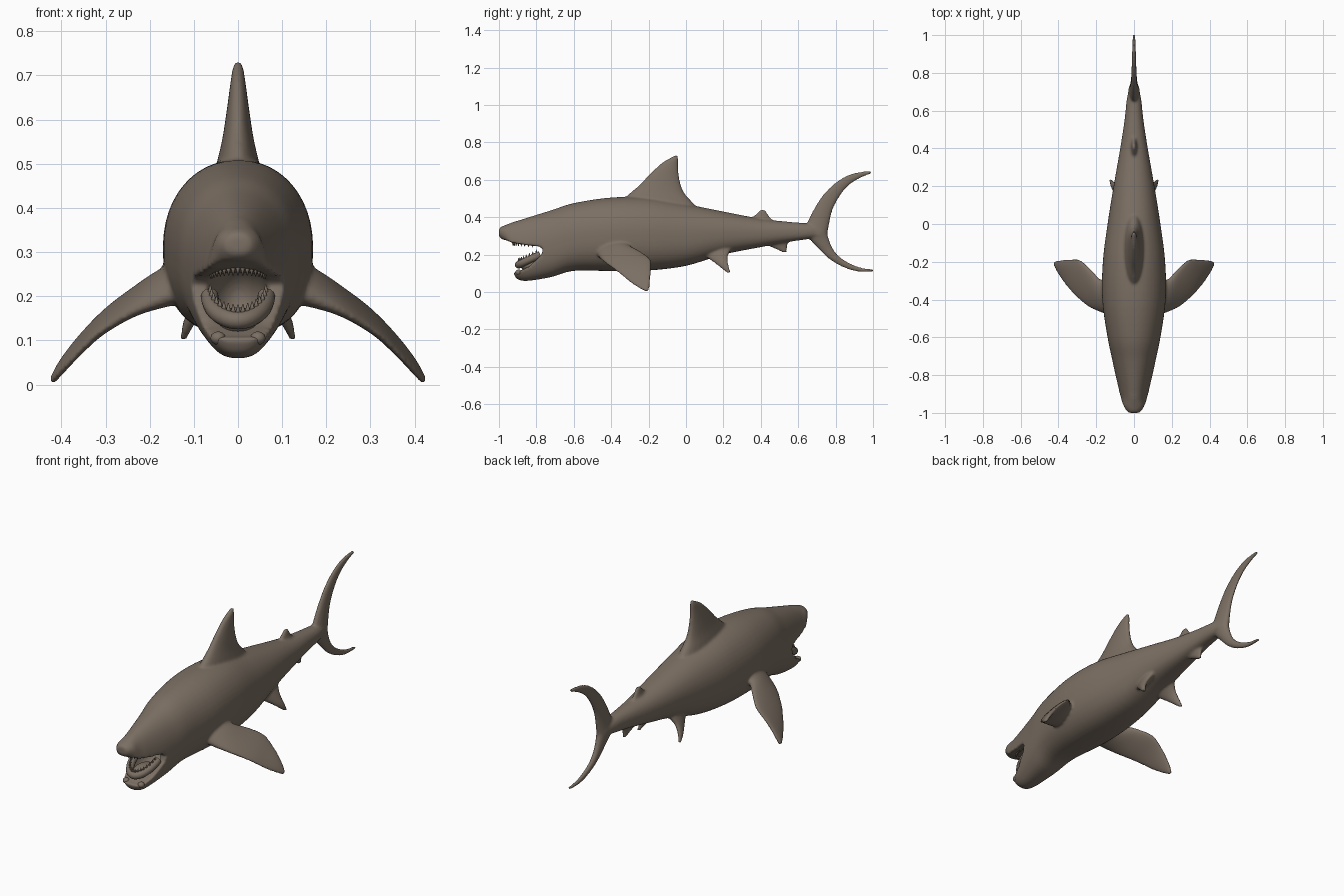
import bpy, bmesh, math
from mathutils import Vector, Matrix

cube = bpy.data.objects.get("Cube")
if cube:
    bpy.data.objects.remove(cube, do_unlink=True)

skin = bpy.data.materials.new("brown_grey_skin")
skin.use_nodes = True
skin.diffuse_color = (0.2, 0.16, 0.125, 1)
bsdf = next(n for n in skin.node_tree.nodes if n.type == 'BSDF_PRINCIPLED')
bsdf.inputs["Base Color"].default_value = skin.diffuse_color
bsdf.inputs["Roughness"].default_value = 0.7


def add_object(name, bm):
    bmesh.ops.recalc_face_normals(bm, faces=bm.faces)
    mesh = bpy.data.meshes.new(name)
    for face in bm.faces:
        face.smooth = True
    bm.to_mesh(mesh)
    bm.free()
    mesh.materials.append(skin)
    obj = bpy.data.objects.new(name, mesh)
    bpy.context.collection.objects.link(obj)
    return obj


def refine(stations, steps):
    """Catmull-Rom interpolation of a list of number tuples."""
    out = []
    last = len(stations) - 1
    for i in range(last):
        quad = [stations[max(0, min(last, i + k))] for k in (-1, 0, 1, 2)]
        for s in range(steps):
            t = s / steps
            out.append([0.5 * (2 * b + (c - a) * t + (2*a - 5*b + 4*c - d) * t**2
                               + (3*b - a - 3*c + d) * t**3)
                        for a, b, c, d in zip(*quad)])
    return out + [list(stations[last])]


def loft(name, rings):
    bm = bmesh.new()
    rows = [[bm.verts.new(p) for p in ring] for ring in rings]
    count = len(rows[0])
    for low, high in zip(rows, rows[1:]):
        for i in range(count):
            j = (i + 1) % count
            bm.faces.new((low[i], low[j], high[j], high[i]))
    bm.faces.new(rows[0])
    bm.faces.new(rows[-1][::-1])
    return add_object(name, bm)


def fin(name, stations, side=1):
    """Stations: leading point, trailing point, half thickness."""
    st = refine(stations, 4)
    lead = [Vector((p[0] * side, p[1], p[2])) for p in st]
    trail = [Vector((p[3] * side, p[4], p[5])) for p in st]
    mid = [(a + b) / 2 for a, b in zip(lead, trail)]
    rings = []
    for i, p in enumerate(st):
        span = mid[min(i + 1, len(st) - 1)] - mid[max(i - 1, 0)]
        half = (lead[i] - trail[i]) / 2
        normal = half.cross(span).normalized()
        rings.append([mid[i] + half * math.cos(a) + normal * p[6] * math.sin(a)
                      for a in (k * math.tau / 24 for k in range(24))])
    return loft(name, rings)


def upright_fin(name, stations):
    return fin(name, [(0, ly, lz, 0, ty, tz, t) for ly, lz, ty, tz, t in stations])


def ellipsoid(name, centre, radii):
    bm = bmesh.new()
    matrix = Matrix.Translation(centre) @ Matrix.Diagonal((*radii, 1))
    bmesh.ops.create_uvsphere(bm, u_segments=32, v_segments=20, radius=1, matrix=matrix)
    return add_object(name, bm)


# Body: y, bottom, top, half width
body_sections = [
    (-1.0, .295, .34, .027), (-.985, .282, .35, .042), (-.96, .25, .36, .056),
    (-.935, .15, .37, .066), (-.915, .085, .377, .073), (-.89, .064, .384, .08),
    (-.84, .06, .4, .09), (-.72, .08, .437, .115), (-.6, .113, .475, .14),
    (-.4, .112, .505, .168), (-.2, .115, .505, .165), (0, .14, .47, .14),
    (.2, .2, .43, .108), (.4, .24, .392, .073), (.55, .268, .375, .05),
    (.66, .284, .365, .038), (.73, .3, .345, .022)]


def body_ring(y, bottom, top, width):
    ring = []
    for k in range(48):
        a = k * math.tau / 48
        c, s = math.cos(a), math.sin(a)
        power = 2 / (2.1 if s > 0 else 2.5)
        x = width * math.copysign(abs(c) ** power, c)
        z = (top + bottom) / 2 + (top - bottom) / 2 * math.copysign(abs(s) ** power, s)
        ring.append((x, y, z))
    return ring


body = loft("shark_body", [body_ring(*s) for s in refine(body_sections, 5)])

# Mouth: a side slot between the lips plus a rounded cavity
lips = [(-1.1, .275), (-.97, .28), (-.93, .264), (-.85, .25), (-.785, .244), (-.765, .228),
        (-.772, .2), (-.84, .135), (-.9, .108), (-1.1, .1)]
slot = loft("mouth_slot_cutter", [[(x, y, z) for y, z in lips] for x in (-.3, .3)])
cavity = ellipsoid("mouth_cavity_cutter", (0, -.78, .195), (.07, .115, .085))
for cutter in (slot, cavity):
    cutter.hide_render = True
    mod = body.modifiers.new(cutter.name, 'BOOLEAN')
    mod.operation = 'DIFFERENCE'
    mod.solver = 'EXACT'
    mod.object = cutter
bpy.context.view_layer.update()
carved = bpy.data.meshes.new_from_object(body.evaluated_get(bpy.context.evaluated_depsgraph_get()))
body.modifiers.clear()
body.data = carved
for cutter in (slot, cavity):
    bpy.data.objects.remove(cutter, do_unlink=True)

# Upright fins: leading y z, trailing y z, half thickness
fins = [
    upright_fin("dorsal_fin", [
        (-.37, .46, .08, .43, .062), (-.31, .52, .03, .485, .048), (-.25, .572, -.012, .535, .036),
        (-.19, .635, -.034, .6, .026), (-.13, .69, -.041, .665, .018),
        (-.08, .72, -.041, .705, .013), (-.055, .732, -.043, .727, .009)]),
    upright_fin("second_dorsal_fin", [
        (.32, .37, .49, .36, .025), (.36, .405, .455, .395, .015),
        (.385, .428, .435, .42, .011), (.4, .441, .425, .438, .008)]),
    upright_fin("anal_fin", [
        (.4, .27, .56, .29, .025), (.45, .242, .545, .255, .015),
        (.49, .225, .54, .232, .011), (.515, .212, .54, .212, .008)]),
    upright_fin("upper_tail_lobe", [
        (.62, .31, .755, .3, .032), (.652, .38, .765, .36, .024), (.69, .455, .785, .44, .018),
        (.745, .535, .825, .515, .014), (.82, .6, .875, .572, .012),
        (.9, .637, .935, .61, .01), (.99, .647, .99, .632, .008)]),
    upright_fin("lower_tail_lobe", [
        (.62, .34, .755, .32, .032), (.665, .278, .765, .28, .024), (.705, .235, .79, .225, .018),
        (.76, .18, .83, .182, .014), (.83, .137, .88, .152, .012),
        (.91, .11, .94, .13, .01), (1.003, .108, 1.003, .122, .008)])]

# Paired fins
for side, word in ((1, "left"), (-1, "right")):
    fins.append(fin(word + "_pectoral_fin", [
        (.09, -.49, .225, .09, -.29, .27, .055), (.17, -.468, .19, .17, -.3, .245, .036),
        (.245, -.435, .158, .225, -.245, .217, .023), (.32, -.37, .11, .285, -.19, .176, .017),
        (.37, -.31, .06, .345, -.187, .12, .013), (.402, -.26, .025, .393, -.19, .06, .011),
        (.424, -.215, .002, .42, -.197, .01, .008)], side))
    fins.append(fin(word + "_pelvic_fin", [
        (.05, .07, .21, .05, .26, .26, .03), (.085, .135, .168, .09, .225, .195, .017),
        (.108, .18, .133, .115, .228, .145, .012), (.122, .222, .1, .126, .24, .103, .008)], side))

# Blend the fins into the body as one smooth skin
bpy.ops.object.select_all(action='DESELECT')
for obj in fins + [body]:
    obj.select_set(True)
bpy.context.view_layer.objects.active = body
bpy.ops.object.join()
remesh = body.modifiers.new("blend", 'REMESH')
remesh.mode = 'VOXEL'
remesh.voxel_size = 0.0065
remesh.use_smooth_shade = True
relax = body.modifiers.new("relax", 'SMOOTH')
relax.factor = 0.5
relax.iterations = 8


def gum_point(a):
    return Vector((.064 * math.sin(a), -.78 - .115 * math.cos(a), .2 - .055 * math.cos(a)))


# Lower gum: a thick arch inside the jaw
angles = [math.radians(d) for d in range(-90, 91, 10)]
curve = bpy.data.curves.new("lower_gum", 'CURVE')
curve.dimensions = '3D'
curve.bevel_depth = 0.02
curve.bevel_resolution = 4
curve.use_fill_caps = True
spline = curve.splines.new('POLY')
spline.points.add(len(angles) - 1)
for point, a in zip(spline.points, angles):
    point.co = (*gum_point(a), 1)
curve.materials.append(skin)
bpy.context.collection.objects.link(bpy.data.objects.new("lower_gum", curve))

# Teeth: small cones along both jaws
lower, upper = bmesh.new(), bmesh.new()
for a in angles[1:-1]:
    root = gum_point(a) + Vector((0, 0, .024))
    bmesh.ops.create_cone(lower, cap_ends=True, segments=8, radius1=.008, radius2=.001,
                          depth=.024, matrix=Matrix.Translation(root))
    root = Vector((.062 * math.sin(a), -.8 - .125 * math.cos(a), .25 + .01 * math.cos(a)))
    flip = Matrix.Rotation(math.pi, 4, 'X')
    bmesh.ops.create_cone(upper, cap_ends=True, segments=8, radius1=.008, radius2=.001,
                          depth=.026, matrix=Matrix.Translation(root) @ flip)
add_object("lower_teeth", lower)
add_object("upper_teeth", upper)

# Tongue and the two knobs on the lower lip
ellipsoid("tongue", (0, -.81, .14), (.045, .075, .035))
for side, word in ((1, "left"), (-1, "right")):
    ellipsoid(word + "_lip_knob", (side * .045, -.895, .105), (.017, .017, .015))
